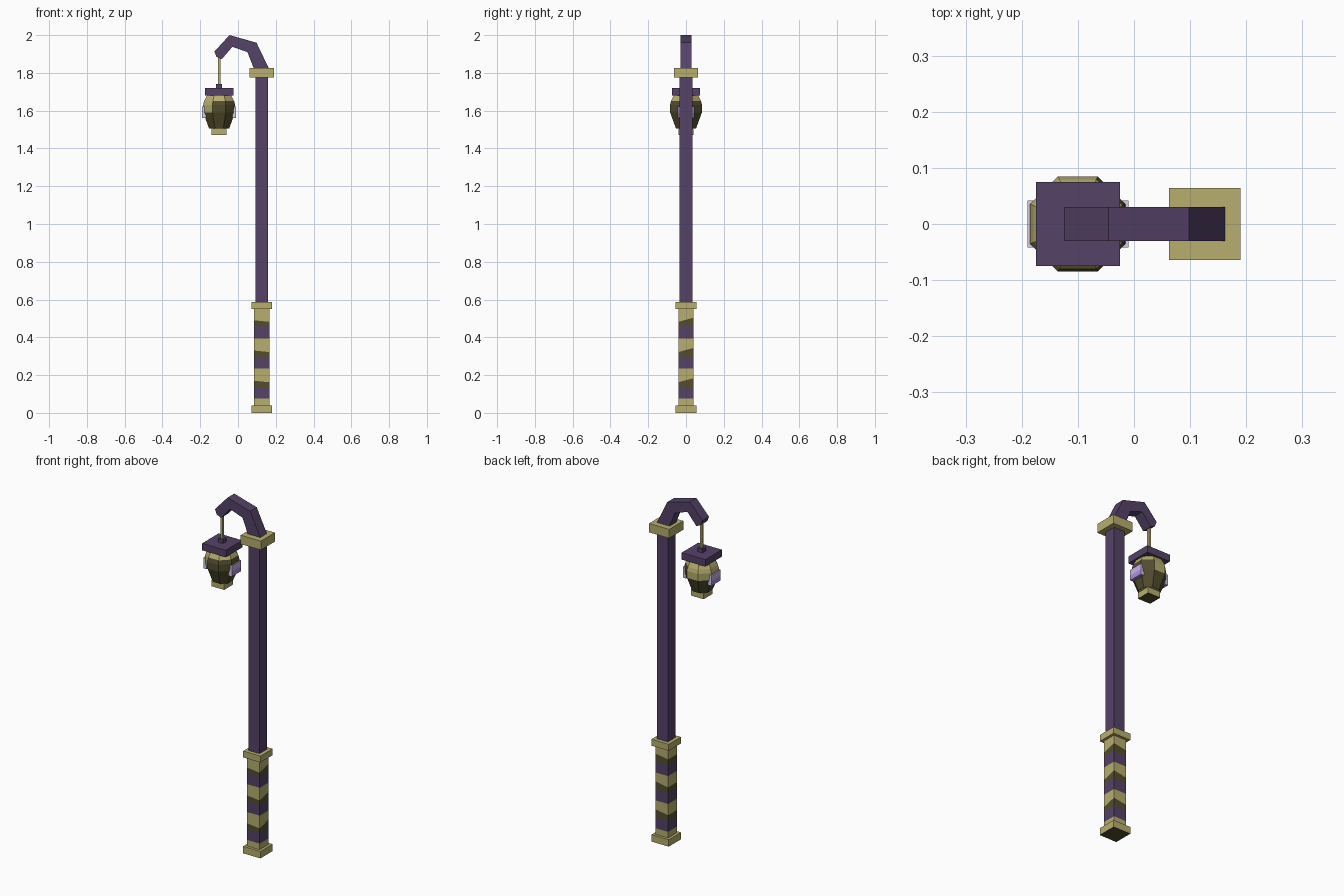
import bpy, math

cube = bpy.data.objects.get("Cube")
if cube:
    bpy.data.objects.remove(cube, do_unlink=True)


def material(name, rgb):
    m = bpy.data.materials.new(name)
    m.use_nodes = True
    m.diffuse_color = (*rgb, 1)
    m.node_tree.nodes["Principled BSDF"].inputs["Base Color"].default_value = (*rgb, 1)
    return m


PURPLE = material("dusky purple", (0.09, 0.055, 0.136))
TAN = material("tan brass", (0.475, 0.422, 0.157))
OLIVE = material("dark olive", (0.085, 0.074, 0.028))
PALE = material("pale glass", (0.68, 0.64, 0.82))
LILAC = material("lilac glass", (0.6, 0.48, 0.84))
VIOLET = material("violet glass", (0.42, 0.27, 0.7))

POLE_X = 0.126
LAMP_X = -0.1


def loft(name, rings, mats, rule=lambda row, side: 0, underside=0):
    """Skin rings of equal size from bottom to top and cap both ends."""
    n = len(rings[0])
    verts = [v for ring in rings for v in ring]
    faces, idx = [], []
    for row in range(len(rings) - 1):
        a, b = row * n, (row + 1) * n
        for s in range(n):
            t = (s + 1) % n
            faces.append((a + s, a + t, b + t, b + s))
            idx.append(rule(row, s))
    last = (len(rings) - 1) * n
    faces += [tuple(reversed(range(n))), tuple(range(last, last + n))]
    idx += [underside, 0]
    me = bpy.data.meshes.new(name)
    me.from_pydata(verts, [], faces)
    for m in mats:
        me.materials.append(m)
    for p, i in zip(me.polygons, idx):
        p.material_index = i
    bpy.context.collection.objects.link(bpy.data.objects.new(name, me))


def square(x, half, heights):
    corners = [(-1, -1), (1, -1), (1, 1), (-1, 1)]
    return [(x + half * cx, half * cy, z) for (cx, cy), z in zip(corners, heights)]


def block(name, x, half, low, high, *mats):
    """Square block; a second material colours the underside."""
    rings = [square(x, half, [z] * 4) for z in (low, high)]
    loft(name, rings, mats, underside=len(mats) - 1)


# Post and its collars
block("base_foot", POLE_X, 0.055, 0, 0.04, TAN, OLIVE)
block("grip_collar", POLE_X, 0.055, 0.55, 0.587, TAN)
block("pole", POLE_X, 0.034, 0.587, 1.775, PURPLE)
block("top_collar", POLE_X, 0.064, 1.775, 1.826, TAN)

# Striped grip: purple, olive and tan bands repeat, with a slanted olive edge
slant = (0.17, 0.162, 0.184, 0.17)
rings = [square(POLE_X, 0.04, [0.04] * 4)]
for k in range(3):
    lift = 0.16 * k
    rings.append(square(POLE_X, 0.04, [0.075 + lift] * 4))
    rings.append(square(POLE_X, 0.04, [0.137 + lift] * 4))
    rings.append(square(POLE_X, 0.04, [z + lift for z in slant]))
rings.append(square(POLE_X, 0.04, [0.55] * 4))
loft("striped_grip", rings, [TAN, PURPLE, OLIVE], lambda row, side: row % 3)

# Hooked arm swept through square sections, from collar to blunt tip
outer = [(0.165, 1.82), (0.098, 1.96), (-0.045, 2.0), (-0.125, 1.913), (-0.114, 1.885)]
inner = [(0.085, 1.82), (0.05, 1.91), (-0.03, 1.938), (-0.084, 1.875), (-0.088, 1.872)]
sections = []
for (ox, oz), (ix, iz) in zip(outer, inner):
    sections.append([(ix, -0.03, iz), (ox, -0.03, oz), (ox, 0.03, oz), (ix, 0.03, iz)])
loft("hooked_arm", sections, [PURPLE])

# Hanger, lantern cap and lantern foot
block("hanger_rod", LAMP_X, 0.007, 1.735, 1.89, TAN)
block("hanger_knob", LAMP_X, 0.016, 1.72, 1.742, PURPLE)
block("lantern_cap", LAMP_X, 0.075, 1.68, 1.72, PURPLE)
block("lantern_foot", LAMP_X, 0.04, 1.47, 1.507, TAN, OLIVE)


# Eight-sided lantern body
def octagon(r, z):
    r /= math.cos(math.pi / 8)
    angles = [math.pi / 8 + k * math.pi / 4 for k in range(8)]
    return [(LAMP_X + r * math.cos(a), r * math.sin(a), z) for a in angles]


def body_colour(row, side):
    # Tan top ring all round; tan shoulders on the back and right sides only
    return 0 if row == 3 or (row >= 1 and 1 <= side <= 4) else 1


profile = [(0.053, 1.505), (0.084, 1.59), (0.085, 1.63), (0.079, 1.652), (0.062, 1.685)]
loft("lantern_body", [octagon(r, z) for r, z in profile], [TAN, OLIVE], body_colour)


# Glass panes on both sides: pale edges, lilac upper and violet lower face
def pane_colour(row, side):
    return 0 if side % 2 == 0 else 2 - row


for name, sign in (("left_pane", 1), ("right_pane", -1)):
    x0, x1 = sorted((LAMP_X + sign * 0.07, LAMP_X + sign * 0.09))
    pane = []
    for z in (1.56, 1.588, 1.622):
        pane.append([(x0, -0.042, z), (x1, -0.042, z), (x1, 0.042, z), (x0, 0.042, z)])
    loft(name, pane, [PALE, LILAC, VIOLET], pane_colour, underside=2)
